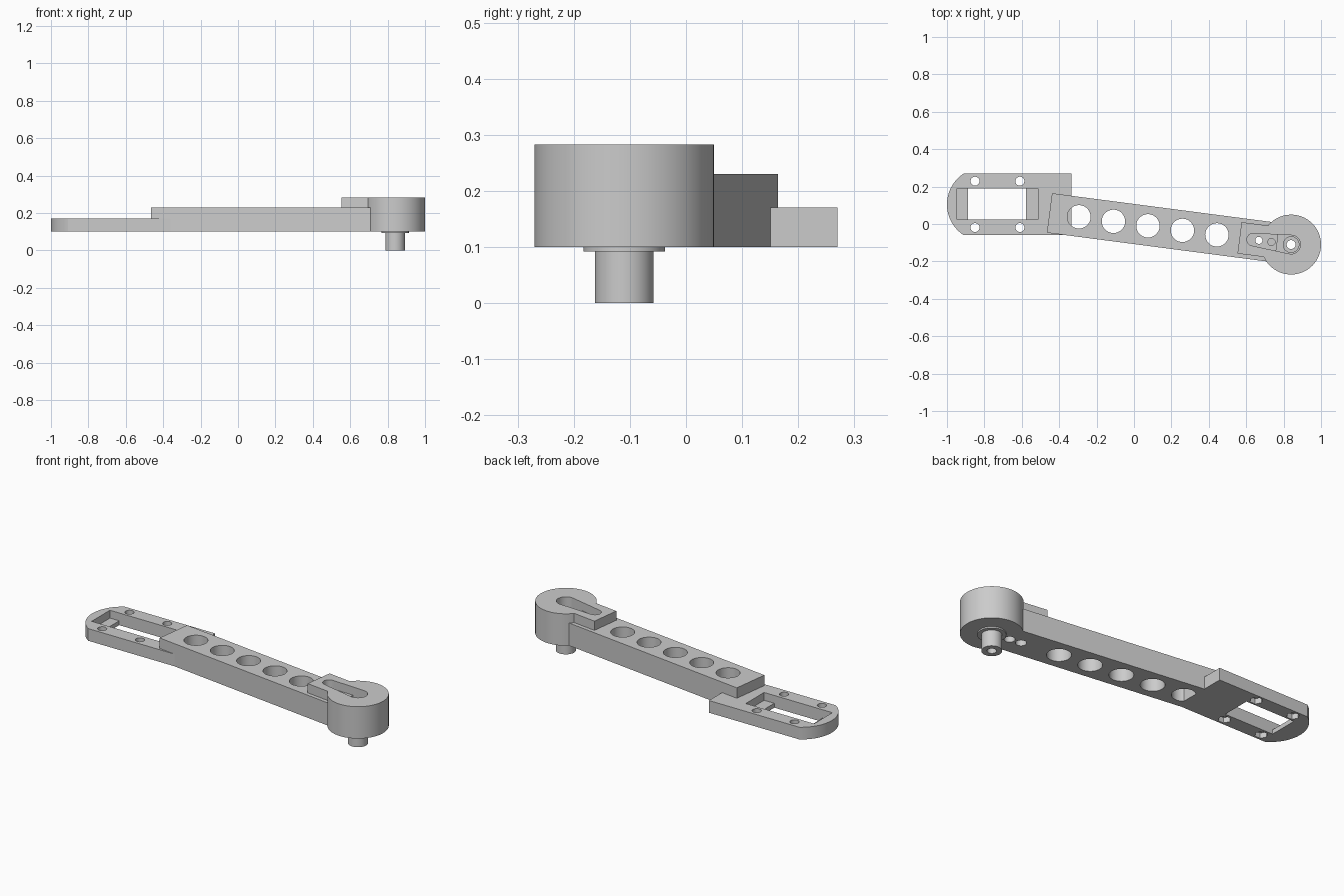
import bpy, bmesh, math
from mathutils import Matrix, Vector

if "Cube" in bpy.data.objects:
    bpy.data.objects.remove(bpy.data.objects["Cube"])

grey = bpy.data.materials.new("plain grey")
grey.use_nodes = True
grey.diffuse_color = (0.6, 0.6, 0.6, 1)
grey.node_tree.nodes["Principled BSDF"].inputs["Base Color"].default_value = (0.6, 0.6, 0.6, 1)

# Frame of the slanted arm: origin on the pivot, arm running towards -x
ARM = Matrix.Translation((0.84, -0.11, 0)) @ Matrix.Rotation(math.radians(-7.45), 4, 'Z')
FLAT = Matrix.Identity(4)


def arc(x, y, r, a0, a1, n):
    steps = [math.radians(a0 + (a1 - a0) * i / n) for i in range(n + 1)]
    return [(x + r * math.cos(a), y + r * math.sin(a)) for a in steps]


def circle(x, y, r, n=48):
    return arc(x, y, r, 0, 360, n)[:-1]


def rect(x0, x1, y0, y1):
    return [(x0, y0), (x1, y0), (x1, y1), (x0, y1)]


def prism(name, outline, z0, z1, frame=FLAT):
    bm = bmesh.new()
    face = bm.faces.new([bm.verts.new(frame @ Vector((x, y, z0))) for x, y in outline])
    top = bmesh.ops.extrude_face_region(bm, geom=[face])["geom"]
    verts = [v for v in top if isinstance(v, bmesh.types.BMVert)]
    bmesh.ops.translate(bm, verts=verts, vec=(0, 0, z1 - z0))
    bmesh.ops.recalc_face_normals(bm, faces=bm.faces)
    mesh = bpy.data.meshes.new(name)
    bm.to_mesh(mesh)
    bm.free()
    mesh.materials.append(grey)
    ob = bpy.data.objects.new(name, mesh)
    bpy.context.collection.objects.link(ob)
    return ob


def combine(target, other, operation='DIFFERENCE'):
    mod = target.modifiers.new("join", 'BOOLEAN')
    mod.operation, mod.solver, mod.object = operation, 'EXACT', other
    bpy.context.view_layer.objects.active = target
    bpy.ops.object.modifier_apply(modifier=mod.name)
    bpy.data.objects.remove(other)


def cut(target, outline, z0, z1, frame=FLAT):
    combine(target, prism("cutter", outline, z0, z1, frame))


# Mounting plate with rounded end, stepped window and screw holes with nut pockets
half = math.degrees(math.asin(0.165 / 0.196))
plate = prism("mounting_plate",
              [(-0.335, -0.06), (-0.335, 0.27)] + arc(-0.804, 0.105, 0.196, 180 - half, 180 + half, 32),
              0.1, 0.17)
cut(plate, rect(-0.888, -0.578, 0.024, 0.19), 0, 0.3)
cut(plate, rect(-0.947, -0.513, 0.024, 0.19), 0.125, 0.3)
for x in (-0.85, -0.61):
    for y in (-0.019, 0.229):
        cut(plate, circle(x, y, 0.024, 32), 0, 0.3)
        cut(plate, circle(x, y, 0.034, 6), 0, 0.13)

# Arm with a row of lightening holes, joined to the raised pad and round hub
arm = prism("arm", rect(-1.303, 0, -0.1063, 0.1063), 0.1, 0.23, ARM)
for i in range(5):
    cut(arm, circle(-0.4 - 0.186 * i, 0, 0.0625), 0, 0.4, ARM)
combine(arm, prism("pad", rect(-0.278, 0, -0.0845, 0.0845), 0.15, 0.283, ARM), 'UNION')
combine(arm, prism("hub", circle(0, 0, 0.16, 96), 0.1, 0.283, ARM), 'UNION')

# Tapered pocket, deeper around the pivot
horn = arc(0, 0, 0.05, -95, 95, 32) + arc(-0.205, 0, 0.033, 95, 265, 24)
cut(arm, horn, 0.235, 0.4, ARM)
cut(arm, [(-0.075, -0.044)] + arc(0, 0, 0.05, -95, 95, 32) + [(-0.075, 0.044)], 0.205, 0.4, ARM)
cut(arm, circle(0, 0, 0.042, 32), 0.16, 0.4, ARM)
for s in (-0.174, -0.106):
    cut(arm, circle(s, 0, 0.019, 32), 0, 0.4, ARM)
    cut(arm, circle(s, 0, 0.028, 32), 0, 0.15, ARM)

# Flange and hollow shaft under the hub
flange = prism("shaft_flange", circle(0, 0, 0.073), 0.092, 0.1, ARM)
shaft = prism("shaft", circle(0, 0, 0.0525), 0, 0.1, ARM)
for part in (arm, flange, shaft):
    cut(part, circle(0, 0, 0.024, 32), -0.1, 0.4, ARM)

for part in (plate, arm, flange, shaft):
    bpy.ops.object.select_all(action='DESELECT')
    part.select_set(True)
    bpy.context.view_layer.objects.active = part
    bpy.ops.object.shade_smooth_by_angle(angle=math.radians(30))
